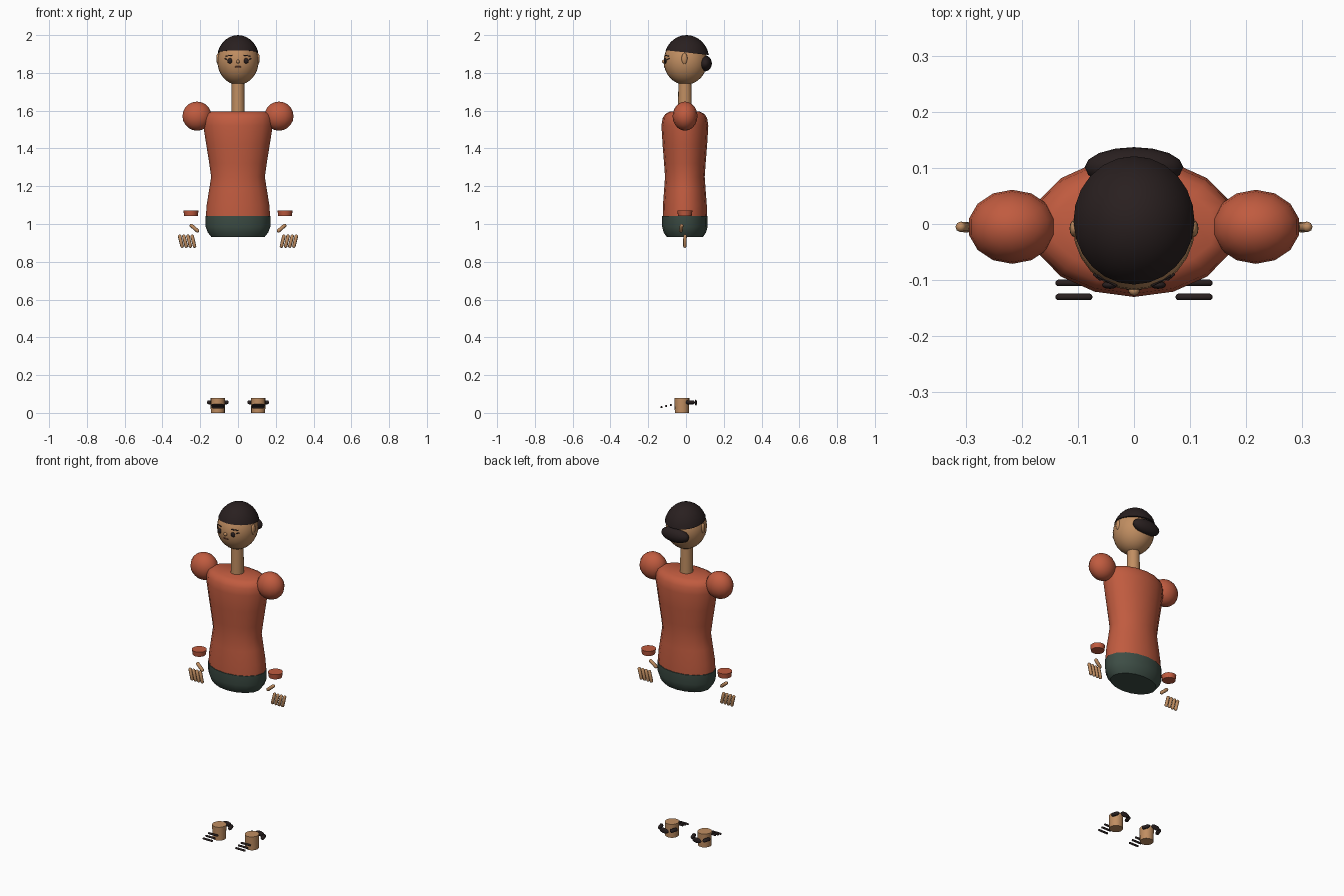
import bpy, bmesh, math
from mathutils import Vector, Matrix

if "Cube" in bpy.data.objects:
    bpy.data.objects.remove(bpy.data.objects["Cube"])


def material(name, color):
    m = bpy.data.materials.new(name)
    m.diffuse_color = (*color, 1)
    m.use_nodes = True
    m.node_tree.nodes["Principled BSDF"].inputs["Base Color"].default_value = m.diffuse_color
    return m


SKIN = material("skin tan", (0.53, 0.27, 0.12))
SHIRT = material("rust shirt", (0.53, 0.105, 0.05))
PANTS = material("dark green", (0.047, 0.075, 0.06))
DARK = material("near black brown", (0.022, 0.014, 0.014))
LIP = material("brown lip", (0.20, 0.07, 0.04))


def finish(bm, name, mat, angle=50):
    bmesh.ops.recalc_face_normals(bm, faces=bm.faces)
    me = bpy.data.meshes.new(name)
    bm.to_mesh(me)
    bm.free()
    ob = bpy.data.objects.new(name, me)
    bpy.context.collection.objects.link(ob)
    me.materials.append(mat)
    bpy.ops.object.select_all(action='DESELECT')
    ob.select_set(True)
    bpy.context.view_layer.objects.active = ob
    bpy.ops.object.shade_smooth_by_angle(angle=math.radians(angle))
    return ob


def ellipsoid(name, c, r, mat, seg=16, rings=10, cut=None):
    bm = bmesh.new()
    bmesh.ops.create_uvsphere(bm, u_segments=seg, v_segments=rings, radius=1)
    for v in bm.verts:
        v.co = Vector([c[i] + r[i] * v.co[i] for i in range(3)])
    if cut:  # keep what lies above the plane (point, normal)
        bmesh.ops.bisect_plane(bm, geom=bm.verts[:] + bm.edges[:] + bm.faces[:],
                               plane_co=cut[0], plane_no=cut[1], clear_inner=True)
        bmesh.ops.holes_fill(bm, edges=[e for e in bm.edges if e.is_boundary])
    return finish(bm, name, mat)


def rod(name, a, b, r, mat, seg=8):
    """Round-ended rod whose tips reach a and b."""
    a, b = Vector(a), Vector(b)
    half = max((b - a).length / 2 - r, 0)
    bm = bmesh.new()
    bmesh.ops.create_uvsphere(bm, u_segments=seg, v_segments=7, radius=r)
    for v in bm.verts:
        v.co.z += half if v.co.z > 0 else -half
    rot = (b - a).to_track_quat('Z', 'Y').to_matrix().to_4x4()
    bm.transform(Matrix.Translation((a + b) / 2) @ rot)
    return finish(bm, name, mat)


def loft(name, rings, mat, cx=0, cy=-0.006, seg=16):
    """Stack of elliptical rings (z, rx, ry), closed at both ends."""
    bm = bmesh.new()
    loops = [[bm.verts.new((cx + rx * math.cos(2 * math.pi * i / seg),
                            cy + ry * math.sin(2 * math.pi * i / seg), z))
              for i in range(seg)] for z, rx, ry in rings]
    for lo, hi in zip(loops, loops[1:]):
        for i in range(seg):
            j = (i + 1) % seg
            bm.faces.new((lo[i], lo[j], hi[j], hi[i]))
    bm.faces.new(loops[0])
    bm.faces.new(loops[-1])
    return finish(bm, name, mat)


# Trunk
loft("hips", [(0.93, 0.14, 0.095), (0.955, 0.16, 0.112), (0.985, 0.171, 0.12),
              (1.042, 0.173, 0.121)], PANTS)
loft("shirt", [(1.04, 0.170, 0.117), (1.10, 0.166, 0.116), (1.18, 0.153, 0.110),
               (1.25, 0.142, 0.105), (1.32, 0.152, 0.110), (1.42, 0.168, 0.118),
               (1.52, 0.184, 0.124), (1.56, 0.182, 0.118), (1.582, 0.172, 0.104),
               (1.595, 0.148, 0.080)], SHIRT)
loft("neck", [(1.57, 0.036, 0.037), (1.77, 0.033, 0.034)], SKIN)

# Head and hair
HC, HR = (0, -0.003, 1.862), (0.109, 0.115, 0.125)
ellipsoid("head", HC, HR, SKIN, 24, 16)
ellipsoid("hair_cap", (0, 0.003, 1.870), (0.113, 0.120, 0.130), DARK, 24, 16,
          cut=((0, 0, 1.908), (0, 0.11, 1)))
ellipsoid("hair_bun", (0, 0.101, 1.85), (0.088, 0.036, 0.042), DARK, 16, 10)


def face(x, z, out=0.0):
    """Point on the front of the head."""
    d = 1 - ((x - HC[0]) / HR[0]) ** 2 - ((z - HC[2]) / HR[2]) ** 2
    return Vector((x, HC[1] - HR[1] * math.sqrt(max(d, 0)) - out, z))


ellipsoid("nose", face(0, 1.86), (0.010, 0.010, 0.010), SKIN, 10, 6)
rod("mouth", face(-0.016, 1.832), face(0.016, 1.832), 0.004, LIP)

for s, side in ((-1, "left"), (1, "right")):
    # Face details
    ellipsoid(side + "_eye", face(s * 0.043, 1.864), (0.014, 0.007, 0.014), DARK, 12, 8)
    rod(side + "_lash", face(s * 0.058, 1.871), face(s * 0.072, 1.877), 0.003, DARK)
    rod(side + "_brow", face(s * 0.03, 1.893), face(s * 0.066, 1.889), 0.003, DARK)
    ellipsoid(side + "_ear", (s * 0.105, -0.008, 1.875), (0.010, 0.016, 0.030), SKIN, 12, 8)

    # Shoulder, cuff and hand
    ellipsoid(side + "_shoulder", (s * 0.217, -0.005, 1.571), (0.079, 0.066, 0.077),
              SHIRT, 14, 10)
    loft(side + "_cuff", [(1.042, 0.036, 0.036), (1.071, 0.040, 0.040)], SHIRT,
         cx=s * 0.249)
    rod(side + "_thumb", (s * 0.254, -0.022, 0.998), (s * 0.208, -0.028, 0.958),
        0.010, SKIN)
    for i in range(4):
        x = 0.311 - i * 0.022
        rod(f"{side}_finger_{i + 1}", (s * x, -0.005, 0.944),
            (s * (x - 0.017), -0.006, 0.874), 0.0095, SKIN)

    # Ankle with shoe fittings
    fx = s * 0.107
    loft(side + "_ankle", [(0.0, 0.037, 0.037), (0.08, 0.038, 0.040)], SKIN,
         cx=fx, cy=-0.022)
    for i in range(3):
        y, z = -0.130 + i * 0.025, 0.030 + i * 0.006
        rod(f"{side}_lace_{i + 1}", (fx - 0.033, y, z), (fx + 0.033, y, z), 0.006, DARK)
    for t in (-1, 1):
        rod(f"{side}_strap_{'inner' if t == -s else 'outer'}",
            (fx + t * 0.050, 0.0, 0.056), (fx + t * 0.036, 0.046, 0.056), 0.011, DARK)
    ellipsoid(side + "_heel_tab", (fx, 0.052, 0.054), (0.030, 0.006, 0.016), DARK, 12, 8)
